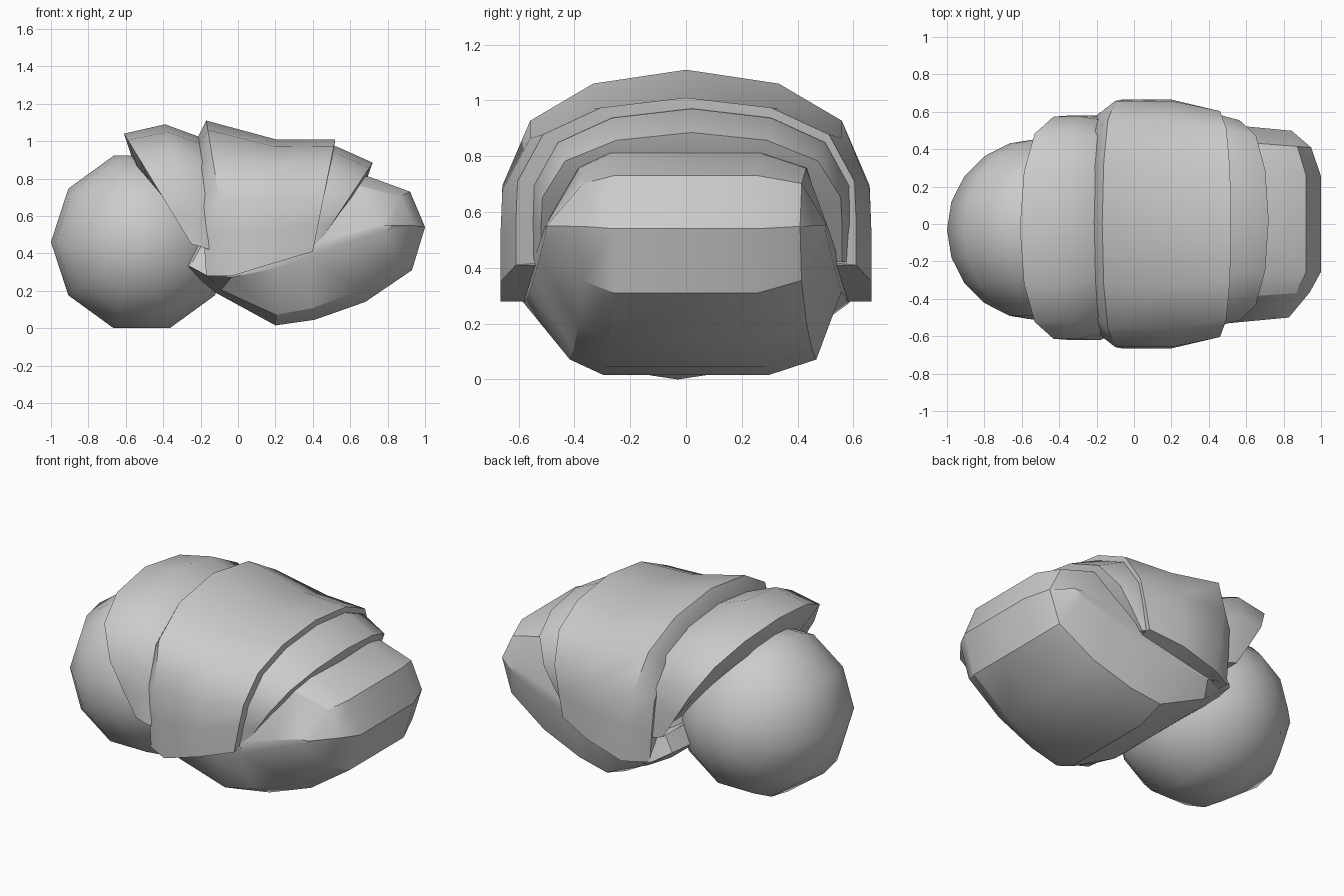
import bpy, bmesh, math
from mathutils import Matrix

cube = bpy.data.objects.get("Cube")
if cube:
    bpy.data.objects.remove(cube, do_unlink=True)

grey = bpy.data.materials.new("plain grey")
grey.use_nodes = True
GREY = (0.6, 0.6, 0.6, 1)
grey.diffuse_color = GREY
grey.node_tree.nodes["Principled BSDF"].inputs["Base Color"].default_value = GREY


def finish(name, bm, angle):
    """Turn a bmesh into a shaded, coloured object."""
    bmesh.ops.recalc_face_normals(bm, faces=bm.faces)
    mesh = bpy.data.meshes.new(name)
    bm.to_mesh(mesh)
    bm.free()
    mesh.materials.append(grey)
    obj = bpy.data.objects.new(name, mesh)
    bpy.context.collection.objects.link(obj)
    bpy.ops.object.select_all(action='DESELECT')
    obj.select_set(True)
    bpy.context.view_layer.objects.active = obj
    bpy.ops.object.shade_smooth_by_angle(angle=math.radians(angle))


def loft(name, rings, angle=38):
    """Skin closed rings of points and cap both ends."""
    bm = bmesh.new()
    loops = [[bm.verts.new(p) for p in ring] for ring in rings]
    for a, b in zip(loops, loops[1:]):
        n = len(a)
        for i in range(n):
            j = (i + 1) % n
            bm.faces.new((a[i], a[j], b[j], b[i]))
    bm.faces.new(loops[0])
    bm.faces.new(loops[-1])
    finish(name, bm, angle)


# Half arch: (share of half width, share of height) from the foot to the crown
HALF = [(1, 0), (1, 0.26), (0.99, 0.5), (0.84, 0.78), (0.5, 0.94)]
ARCH = [(-w, h) for w, h in HALF] + [(0, 1)] + [(w, h) for w, h in reversed(HALF)]


def arch(xt, zt, xb, zb, width, shift=0):
    """Leaning arch from its crown (xt, zt) down to its feet (xb, zb)."""
    return [(xb + (xt - xb) * h, w * width + shift, zb + (zt - zb) * h)
            for w, h in ARCH]


# Round head: a ten-sided ball with its poles on the sides, resting on a flat
bm = bmesh.new()
bmesh.ops.create_uvsphere(bm, u_segments=10, v_segments=10, radius=0.485)
bmesh.ops.transform(bm, verts=bm.verts,
                    matrix=Matrix.Translation((-0.515, -0.03, 0.461))
                    @ Matrix.Rotation(math.pi / 2, 4, 'X')
                    @ Matrix.Rotation(math.pi / 10, 4, 'Z'))
finish("head", bm, 40)

# Collar plate over the back of the head
loft("collar_plate", [
    arch(-0.56, 0.89, -0.19, 0.45, 0.50, -0.02),
    arch(-0.61, 1.04, -0.25, 0.45, 0.60, -0.02),
    arch(-0.39, 1.09, -0.18, 0.43, 0.60, -0.02),
    arch(-0.20, 1.02, -0.10, 0.40, 0.57, -0.01),
])

# Main back plate with a raised front lip
loft("back_plate", [
    arch(-0.22, 1.01, -0.17, 0.28, 0.59),
    arch(-0.17, 1.11, -0.03, 0.28, 0.665),
    arch(0.20, 1.01, 0.20, 0.35, 0.665),
    arch(0.52, 1.01, 0.40, 0.41, 0.61),
    arch(0.50, 0.86, 0.38, 0.42, 0.50),
])

# Rear plate tucked under the back plate
loft("rear_plate", [
    arch(0.35, 0.98, 0.30, 0.42, 0.56, 0.02),
    arch(0.53, 0.97, 0.38, 0.42, 0.57, 0.02),
    arch(0.72, 0.885, 0.41, 0.42, 0.54, 0.02),
    arch(0.69, 0.80, 0.40, 0.43, 0.45, 0.01),
])

# Belly and tail: a side outline stacked across the width, pinched at each
# side towards a rising ridge line
OUTLINE = [(-0.30, 0.34), (-0.12, 0.19), (0.20, 0.015), (0.41, 0.045),
           (0.68, 0.14), (0.93, 0.31), (1.0, 0.54), (0.92, 0.73),
           (0.70, 0.81), (0.30, 0.85), (-0.10, 0.75)]
# (y, length share, height share)
SLICES = [(-0.55, 0.77, 0.08), (-0.41, 0.92, 0.83), (-0.29, 1, 1), (0, 1, 1),
          (0.29, 1, 1), (0.46, 0.93, 0.83), (0.55, 0.79, 0.1)]
rings = []
for y, length, pinch in SLICES:
    ring = []
    for x, z in OUTLINE:
        x = 0.25 + (x - 0.25) * length
        ridge = max(0.28, 0.41 + 0.33 * (x - 0.4))
        ring.append((x, y * (1.05 - 0.17 * x), ridge + (z - ridge) * pinch))
    rings.append(ring)
loft("belly_and_tail", rings, 30)
